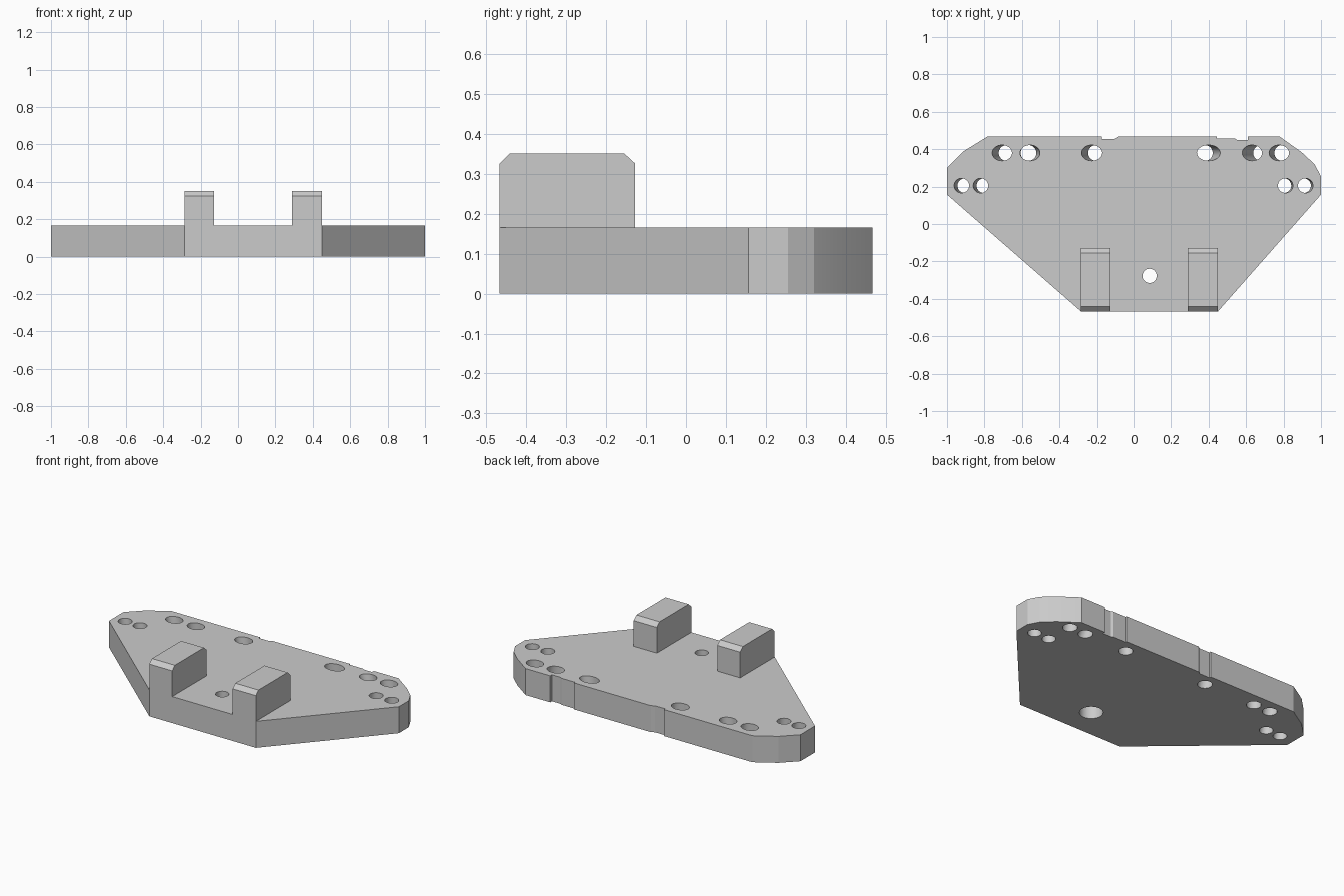
import bpy, bmesh, math

if "Cube" in bpy.data.objects:
    bpy.data.objects.remove(bpy.data.objects["Cube"])

T = 0.165    # plate thickness
H = 0.467    # half depth


def add_object(name, bm):
    bmesh.ops.recalc_face_normals(bm, faces=bm.faces)
    mesh = bpy.data.meshes.new(name)
    bm.to_mesh(mesh)
    bm.free()
    obj = bpy.data.objects.new(name, mesh)
    bpy.context.collection.objects.link(obj)
    return obj


def loft(name, lower, upper):
    """Solid between two matching rings of points."""
    bm = bmesh.new()
    a = [bm.verts.new(p) for p in lower]
    b = [bm.verts.new(p) for p in upper]
    bm.faces.new(a)
    bm.faces.new(b)
    n = len(a)
    for i in range(n):
        j = (i + 1) % n
        bm.faces.new((a[i], a[j], b[j], b[i]))
    return add_object(name, bm)


def ring(x, y, z, rx, ry, n=40):
    return [(x + rx * math.cos(2 * math.pi * i / n),
             y + ry * math.sin(2 * math.pi * i / n), z) for i in range(n)]


def apply_boolean(target, other, operation):
    mod = target.modifiers.new(operation.lower(), 'BOOLEAN')
    mod.operation = operation
    mod.solver = 'EXACT'
    mod.object = other
    bpy.context.view_layer.objects.active = target
    bpy.ops.object.modifier_apply(modifier=mod.name)
    bpy.data.objects.remove(other, do_unlink=True)


# plate with chamfered corners and shallow notches in the back edge
outline = [(-0.285, -H), (0.45, -H), (1, 0.157), (1, 0.255), (0.965, 0.32),
           (0.895, 0.385), (0.78, H), (0.61, H), (0.61, 0.45), (0.552, 0.45),
           (0.54, 0.457), (0.445, 0.457), (0.445, H), (-0.085, H),
           (-0.105, 0.455), (-0.175, 0.455), (-0.175, H), (-0.785, H),
           (-0.91, 0.39), (-1, 0.30), (-1, 0.157)]
plate = loft("mounting_plate", [(x, y, 0) for x, y in outline],
             [(x, y, T) for x, y in outline])

# two upright lugs, chamfered along their front and rear top edges
side = [(-H, 0.1), (-0.127, 0.1), (-0.127, 0.325), (-0.154, 0.35),
        (-0.441, 0.35), (-H, 0.325)]
for x0, x1 in ((-0.285, -0.127), (0.29, 0.45)):
    lug = loft("lug", [(x0, y, z) for y, z in side],
               [(x1, y, z) for y, z in side])
    apply_boolean(plate, lug, 'UNION')

# slanted holes: row y, top centre x, top half width, bottom centre x
holes = [(0.38, -0.706, 0.053, -0.682), (0.38, -0.557, 0.053, -0.565),
         (0.38, -0.227, 0.055, -0.205), (0.38, 0.40, 0.062, 0.38),
         (0.38, 0.632, 0.053, 0.68), (0.38, 0.776, 0.053, 0.793),
         (0.205, -0.922, 0.04, -0.905), (0.205, -0.82, 0.04, -0.803),
         (0.205, 0.81, 0.04, 0.802), (0.205, 0.917, 0.04, 0.907)]


def extended_hole(y, top_x, top_r, low_x, low_r, ry):
    # continue the slanted taper slightly past both plate faces
    e = 0.1
    dx, dr = (top_x - low_x) * e, (top_r - low_r) * e
    return loft("hole_cutter",
                ring(low_x - dx, y, -T * e, low_r - dr, ry),
                ring(top_x + dx, y, T * (1 + e), top_r + dr, ry))


for y, top_x, top_r, low_x in holes:
    r = 0.042 if y > 0.3 else 0.039
    apply_boolean(plate, extended_hole(y, top_x, top_r, low_x, r, r),
                  'DIFFERENCE')

# centre screw hole, counterbored from below
for r, z0, z1 in ((0.038, -0.05, T + 0.05), (0.067, -0.05, 0.1)):
    cutter = loft("bore_cutter", ring(0.085, -0.277, z0, r, r),
                  ring(0.085, -0.277, z1, r, r))
    apply_boolean(plate, cutter, 'DIFFERENCE')

# smooth hole walls, crisp plate edges
bpy.ops.object.select_all(action='DESELECT')
plate.select_set(True)
bpy.context.view_layer.objects.active = plate
bpy.ops.object.shade_smooth_by_angle(angle=math.radians(12))
